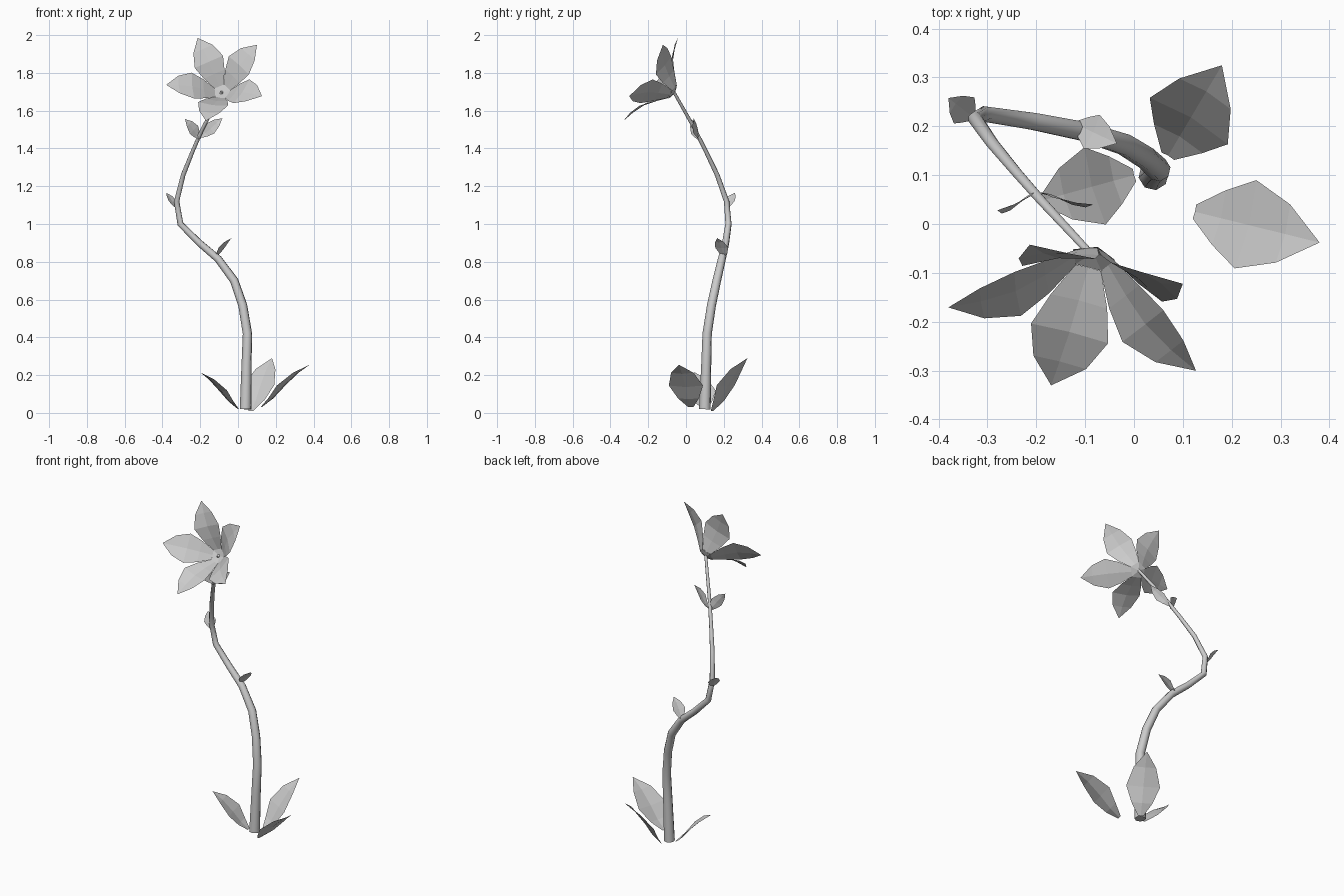
import bpy, bmesh
from math import cos, sin, pi
from mathutils import Vector as V

if "Cube" in bpy.data.objects:
    bpy.data.objects.remove(bpy.data.objects["Cube"])

# leaf outline: (fraction along, half width, lift off the straight line)
LEAF = [(0, .16, 0), (.2, .62, -.01), (.45, 1, .02), (.75, .66, .03), (1, 0, 0)]


def mesh_object(name, verts, faces, smooth=False):
    me = bpy.data.meshes.new(name)
    me.from_pydata([tuple(v) for v in verts], [], faces)
    if smooth:
        me.shade_smooth()
    ob = bpy.data.objects.new(name, me)
    bpy.context.collection.objects.link(ob)
    return ob


def blade(name, mids, sides, ups, widths, cup):
    """Leaf sheet: left edge, midrib and right edge per row, ending in a point."""
    verts, faces = [], []
    for m, w in zip(mids[:-1], widths):
        verts += [m - sides * w + ups * w * cup, m, m + sides * w + ups * w * cup]
    verts.append(mids[-1])
    n = len(mids) - 1
    for i in range(n - 1):
        a = 3 * i
        faces += [(a, a + 1, a + 4, a + 3), (a + 1, a + 2, a + 5, a + 4)]
    a = 3 * (n - 1)
    faces += [(a, a + 1, 3 * n), (a + 1, a + 2, 3 * n)]
    return mesh_object(name, verts, faces)


def leaf(name, base, tip, half_width, normal=(0, 0, 1), cup=.12):
    b, t = V(base), V(tip)
    d = t - b
    side = d.cross(V(normal)).normalized()
    up = side.cross(d).normalized()
    mids = [b + d * f + up * d.length * k for f, _, k in LEAF]
    blade(name, mids, side, up, [half_width * w for _, w, _ in LEAF], cup)


# stem: x, y, z, radius
PATH = [(.04, .10, .02, .031), (.045, .107, .25, .027), (.05, .112, .42, .025),
        (.025, .135, .57, .024), (-.02, .163, .70, .023), (-.105, .19, .815, .021),
        (-.205, .21, .90, .019), (-.305, .225, 1.0, .017), (-.325, .215, 1.12, .015),
        (-.29, .165, 1.26, .013), (-.24, .105, 1.385, .011), (-.19, .048, 1.50, .010),
        (-.085, -.065, 1.70, .008)]
cu = bpy.data.curves.new("stem_path", 'CURVE')
cu.dimensions = '3D'
cu.bevel_depth = 1
cu.bevel_resolution = 2
cu.use_fill_caps = True
sp = cu.splines.new('POLY')
sp.points.add(len(PATH) - 1)
for p, (x, y, z, r) in zip(sp.points, PATH):
    p.co = (x, y, z, 1)
    p.radius = r
tmp = bpy.data.objects.new("stem_path", cu)
bpy.context.collection.objects.link(tmp)
bpy.context.view_layer.update()
me = bpy.data.meshes.new_from_object(tmp.evaluated_get(bpy.context.evaluated_depsgraph_get()))
bpy.data.objects.remove(tmp)
stem = bpy.data.objects.new("stem", me)
bpy.context.collection.objects.link(stem)
bpy.context.view_layer.objects.active = stem
stem.select_set(True)
bpy.ops.object.shade_smooth_by_angle(angle=pi / 3)

# ground leaves
leaf("ground_leaf_back", (.07, .14, .01), (.18, .325, .29), .093)
leaf("ground_leaf_right", (.125, .025, .03), (.38, -.038, .255), .093)
leaf("ground_leaf_left", (0, .10, .02), (-.2, .045, .215), .082)

# small stem leaves
leaf("stem_leaf_low", (-.12, .205, .825), (-.035, .165, .925), .038)
leaf("stem_leaf_mid", (-.328, .217, 1.085), (-.38, .258, 1.165), .034)
leaf("stem_leaf_upper_left", (-.2, .065, 1.45), (-.28, .028, 1.555), .034, (.5, -.85, .1))
leaf("stem_leaf_upper_right", (-.195, .065, 1.46), (-.083, .04, 1.56), .034, (-.25, -1, .1))

# flower frame: centre, facing axis, and two directions across
C = V((-.085, -.07, 1.70))
A = V((-.15, -.83, .53)).normalized()
P = V((-.13, 0, .295))
E1 = (P - A * P.dot(A)).normalized()
E2 = A.cross(E1)


def radial(angle):
    return E1 * cos(angle) + E2 * sin(angle)


# five petals: (distance out, height along axis, half width)
PETAL = [(.038, 0, .027), (.09, .05, .06), (.145, .095, .082), (.213, .127, .056), (.277, .148, 0)]
for i in range(5):
    a = i * 2 * pi / 5
    r = radial(a)
    mids = [C + r * d + A * h for d, h, _ in PETAL]
    blade(f"petal_{i + 1}", mids, A.cross(r), (A * .8 - r * .6), [w for _, _, w in PETAL], .1)

# flower heart: shallow five-sided cup
ring = [C + radial((i + .5) * 2 * pi / 5) * .047 for i in range(5)]
mesh_object("flower_heart", ring + [C - A * .012],
            [(i, (i + 1) % 5, 5) for i in range(5)])
